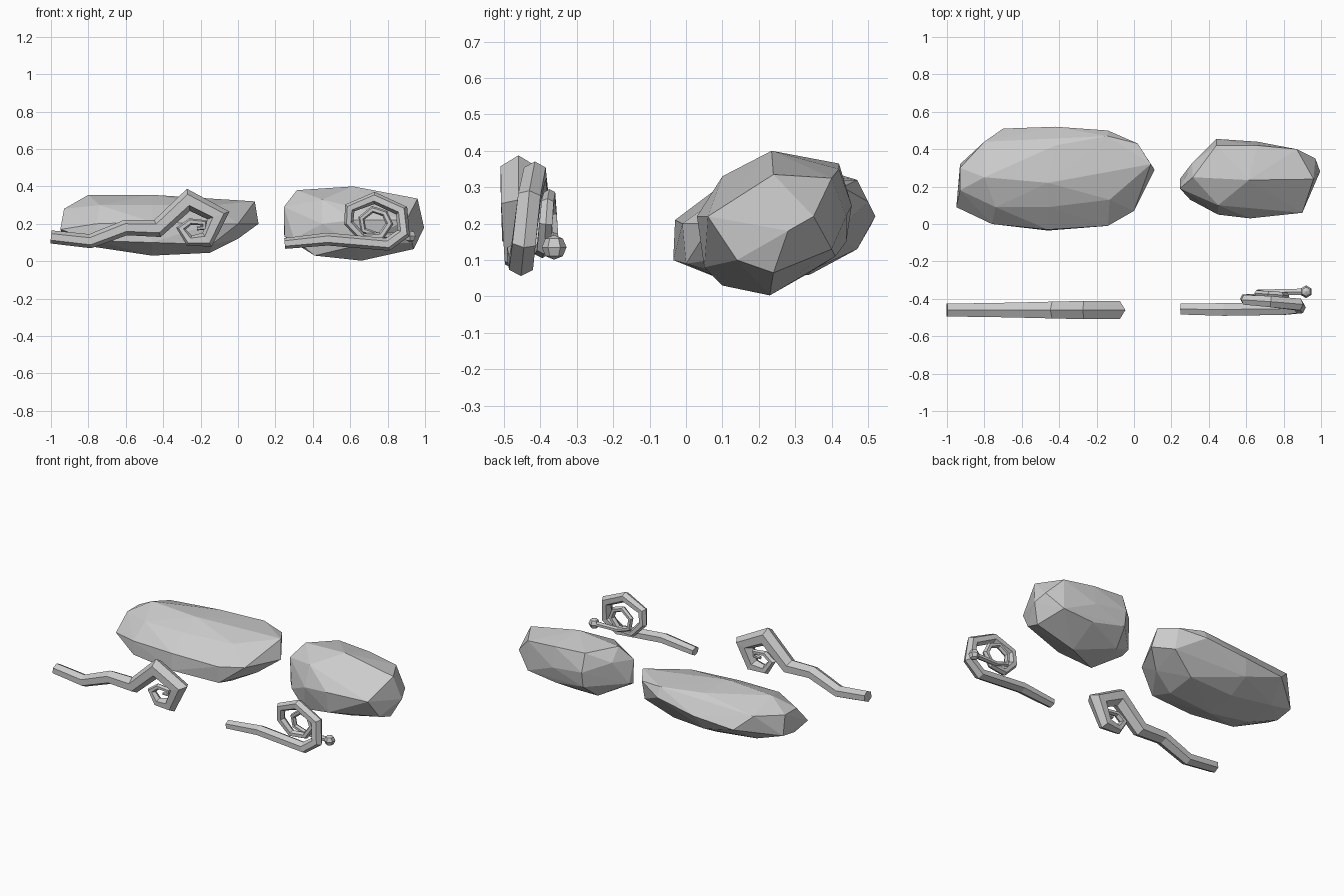
import bpy, bmesh, math
from mathutils import Vector


def finish(bm, name):
    bmesh.ops.recalc_face_normals(bm, faces=bm.faces)
    mesh = bpy.data.meshes.new(name)
    bm.to_mesh(mesh)
    bm.free()
    ob = bpy.data.objects.new(name, mesh)
    bpy.context.collection.objects.link(ob)
    return ob


def rock(name, points):
    """Faceted boulder: hull around a few corner points."""
    bm = bmesh.new()
    for p in points:
        bm.verts.new(p)
    bmesh.ops.convex_hull(bm, input=bm.verts)
    loose = [v for v in bm.verts if not v.link_faces]
    bmesh.ops.delete(bm, geom=loose, context='VERTS')
    return finish(bm, name)


def vine(name, path, bulb=0.0):
    """Tapered six-sided tube along (x, y, z, radius) points, mitred at bends."""
    bm = bmesh.new()
    pts = [Vector(p[:3]) for p in path]
    side = Vector((0, 1, 0))
    rings = []
    for i, p in enumerate(pts):
        a = (p - pts[i - 1]).normalized() if i else None
        b = (pts[i + 1] - p).normalized() if i < len(pts) - 1 else None
        a, b = a or b, b or a
        t = (a + b).normalized()
        n = side.cross(t).normalized()
        s = t.cross(n)
        miter = min(1.0 / max(t.dot(a), 0.5), 1.3)
        r = path[i][3]
        ring = []
        for k in range(6):
            ang = k * math.pi / 3
            ring.append(bm.verts.new(p + n * r * miter * math.cos(ang) + s * r * 1.15 * math.sin(ang)))
        rings.append(ring)
    for r0, r1 in zip(rings, rings[1:]):
        for k in range(6):
            j = (k + 1) % 6
            bm.faces.new((r0[k], r0[j], r1[j], r1[k]))
    bm.faces.new(rings[0])
    bm.faces.new(rings[-1])
    # faceted bud at the tip
    if bulb:
        res = bmesh.ops.create_uvsphere(bm, u_segments=6, v_segments=4, radius=bulb)
        bmesh.ops.translate(bm, verts=res['verts'], vec=pts[-1])
    return finish(bm, name)


# large flat boulder
rock("large_rock", [
    (-.80, .44, .29), (-.80, .25, .355), (-.42, .42, .335), (-.46, .22, .355),
    (-.13, .13, .30), (.09, .32, .32), (.02, .43, .30), (-.14, .47, .32),
    (-.93, .30, .28), (-.93, .18, .28), (-.95, .09, .17), (-.74, .09, .30),
    (-.46, .09, .30), (-.76, 0, .20), (-.46, -.03, .21), (-.14, -.01, .20),
    (0, .07, .20), (.11, .29, .20), (-.42, .52, .22), (-.70, .51, .20),
    (-.14, .50, .26), (-.46, -.035, .10), (-.76, 0, .11), (-.14, 0, .09),
    (-.46, .14, .03), (-.15, .15, .045), (-.76, .15, .075), (-.46, .34, .06),
    (-.15, .34, .07), (0, .2, .12), (-.76, .35, .10), (-.93, .2, .13),
    (-.93, .32, .15), (-.46, .47, .13), (.02, .4, .17)])

# small boulder
rock("small_rock", [
    (.615, .235, .40), (.315, .25, .38), (.44, .42, .365), (.66, .42, .35),
    (.45, .10, .33), (.87, .40, .325), (.96, .24, .335), (.245, .19, .29),
    (.245, .24, .15), (.44, .455, .25), (.31, .325, .30), (.66, .44, .22),
    (.62, .03, .22), (.45, .05, .20), (.90, .06, .22), (.97, .35, .22),
    (.995, .28, .18), (.30, .13, .12), (.66, .23, .003), (.41, .10, .03),
    (.62, .05, .08), (.94, .24, .065), (.93, .14, .10), (.66, .41, .11),
    (.87, .40, .13), (.41, .33, .06), (.25, .19, .13), (.44, .44, .15)])

# bent vine with a small angular curl
vine("bent_vine", [
    (-1.0, -.46, .130, .035), (-.79, -.46, .107, .037), (-.60, -.46, .180, .041),
    (-.43, -.46, .175, .045), (-.265, -.46, .328, .049), (-.105, -.46, .245, .048),
    (-.165, -.46, .115, .038), (-.26, -.46, .110, .026), (-.305, -.46, .175, .020),
    (-.255, -.46, .212, .017), (-.18, -.46, .205, .015), (-.18, -.46, .178, .012),
    (-.22, -.46, .175, .010)])

# coiled vine winding backwards to a bud
vine("coiled_vine", [
    (.25, -.455, .095, .029), (.48, -.457, .118, .034), (.80, -.453, .090, .033),
    (.885, -.445, .150, .032), (.875, -.43, .27, .031), (.73, -.415, .338, .030),
    (.598, -.405, .285, .026), (.592, -.40, .205, .024), (.665, -.395, .127, .021),
    (.765, -.39, .135, .019), (.81, -.385, .20, .018), (.785, -.38, .255, .017),
    (.72, -.375, .277, .016), (.66, -.37, .23, .015), (.67, -.366, .165, .015),
    (.75, -.364, .138, .015), (.92, -.362, .135, .017)], bulb=.034)
